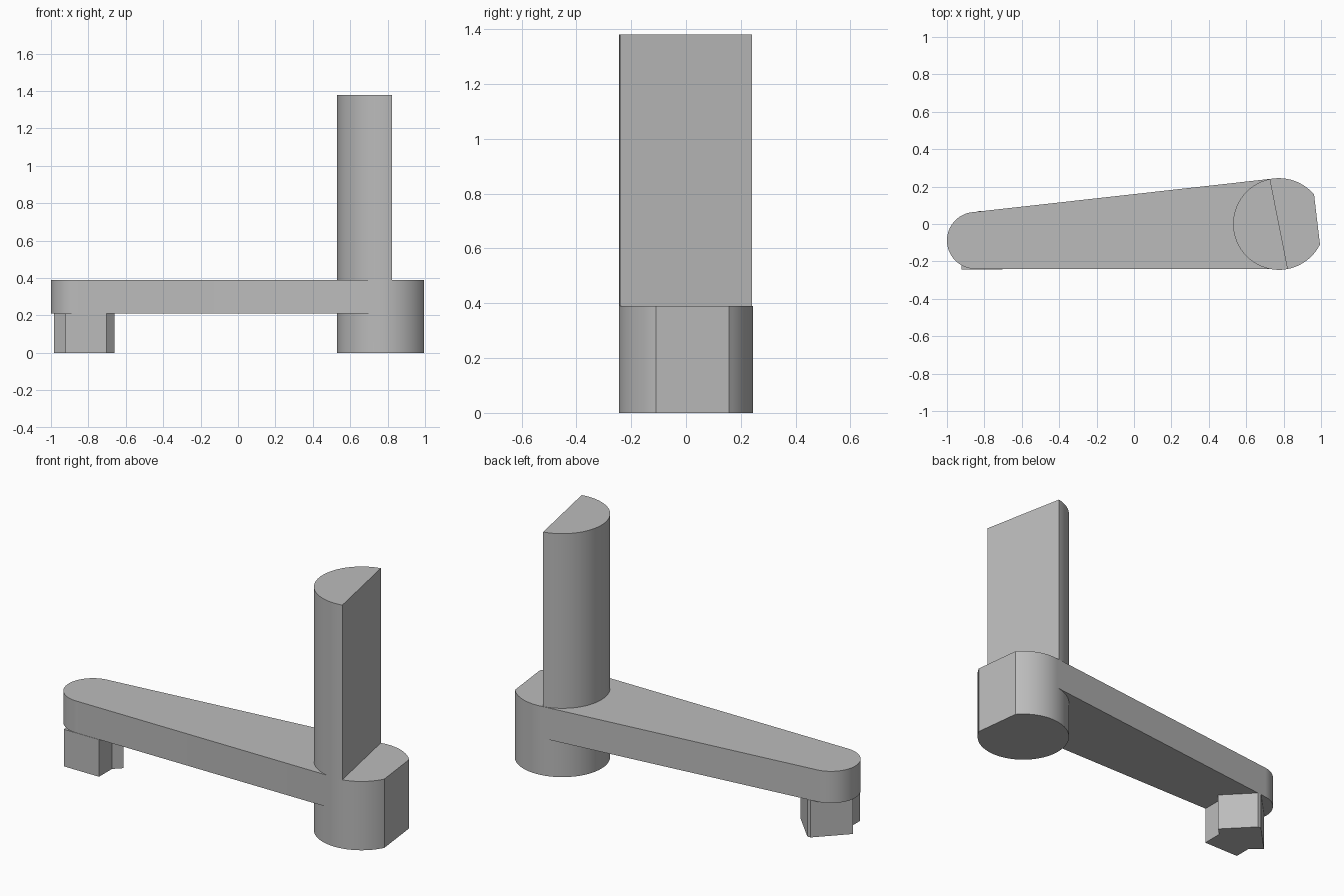
import bpy, bmesh
from math import cos, sin, radians

cube = bpy.data.objects.get("Cube")
if cube:
    bpy.data.objects.remove(cube, do_unlink=True)

# Single flat grey
grey = bpy.data.materials.new("plain_grey")
grey.use_nodes = True
colour = (0.5, 0.5, 0.5, 1)
grey.diffuse_color = colour
grey.node_tree.nodes["Principled BSDF"].inputs["Base Color"].default_value = colour


def arc(cx, cy, r, start, end, steps):
    """Points along a counter-clockwise arc, angles in degrees."""
    angles = [radians(start + (end - start) * i / steps) for i in range(steps + 1)]
    return [(cx + r * cos(a), cy + r * sin(a)) for a in angles]


def prism(name, outline, bottom, top):
    """Upright solid from a counter-clockwise outline."""
    bm = bmesh.new()
    base = bm.faces.new([bm.verts.new((x, y, bottom)) for x, y in outline])
    grown = bmesh.ops.extrude_face_region(bm, geom=[base])
    lifted = [v for v in grown["geom"] if isinstance(v, bmesh.types.BMVert)]
    bmesh.ops.translate(bm, verts=lifted, vec=(0, 0, top - bottom))
    bmesh.ops.recalc_face_normals(bm, faces=bm.faces)
    mesh = bpy.data.meshes.new(name)
    bm.to_mesh(mesh)
    bm.free()
    mesh.materials.append(grey)
    obj = bpy.data.objects.new(name, mesh)
    bpy.context.collection.objects.link(obj)
    return obj


def select(obj):
    bpy.ops.object.select_all(action="DESELECT")
    obj.select_set(True)
    bpy.context.view_layer.objects.active = obj


def fuse(target, other):
    """Merge another solid into the target and discard it."""
    mod = target.modifiers.new("fuse", "BOOLEAN")
    mod.operation = "UNION"
    mod.solver = "EXACT"
    mod.object = other
    select(target)
    bpy.ops.object.modifier_apply(modifier=mod.name)
    bpy.data.objects.remove(other, do_unlink=True)


HUB_X, HUB_R = 0.775, 0.245
ARM_LOW, ARM_TOP = 0.21, 0.39

# Round hub with one flat on its outer side
hub = prism("hub_and_arm", arc(HUB_X, 0, HUB_R, 40, 333.5, 72), 0, ARM_TOP)

# Tapered arm with a rounded tip, ending inside the hub
arm_outline = arc(-0.848, -0.088, 0.152, 96.3, 270, 40)
arm_outline += [(HUB_X, -0.24), (0.745, 0.243)]
fuse(hub, prism("arm", arm_outline, ARM_LOW, ARM_TOP))

# Half-round post standing on the hub
post = prism("half_round_post", arc(HUB_X, 0, HUB_R, 101.2, 281.2, 48), ARM_TOP, 1.38)

# Foot under the arm tip: a diamond block joined to a square front block
diamond = [(-0.985, -0.09), (-0.825, -0.24), (-0.815, -0.24),
           (-0.66, -0.085), (-0.81, 0.07), (-0.83, 0.07)]
square = [(-0.923, -0.242), (-0.702, -0.242), (-0.702, -0.09), (-0.923, -0.09)]
foot = prism("foot", diamond, 0, ARM_LOW)
fuse(foot, prism("foot_front", square, 0, ARM_LOW))

for obj in (hub, post, foot):
    select(obj)
    bpy.ops.object.shade_smooth_by_angle(angle=radians(20))
